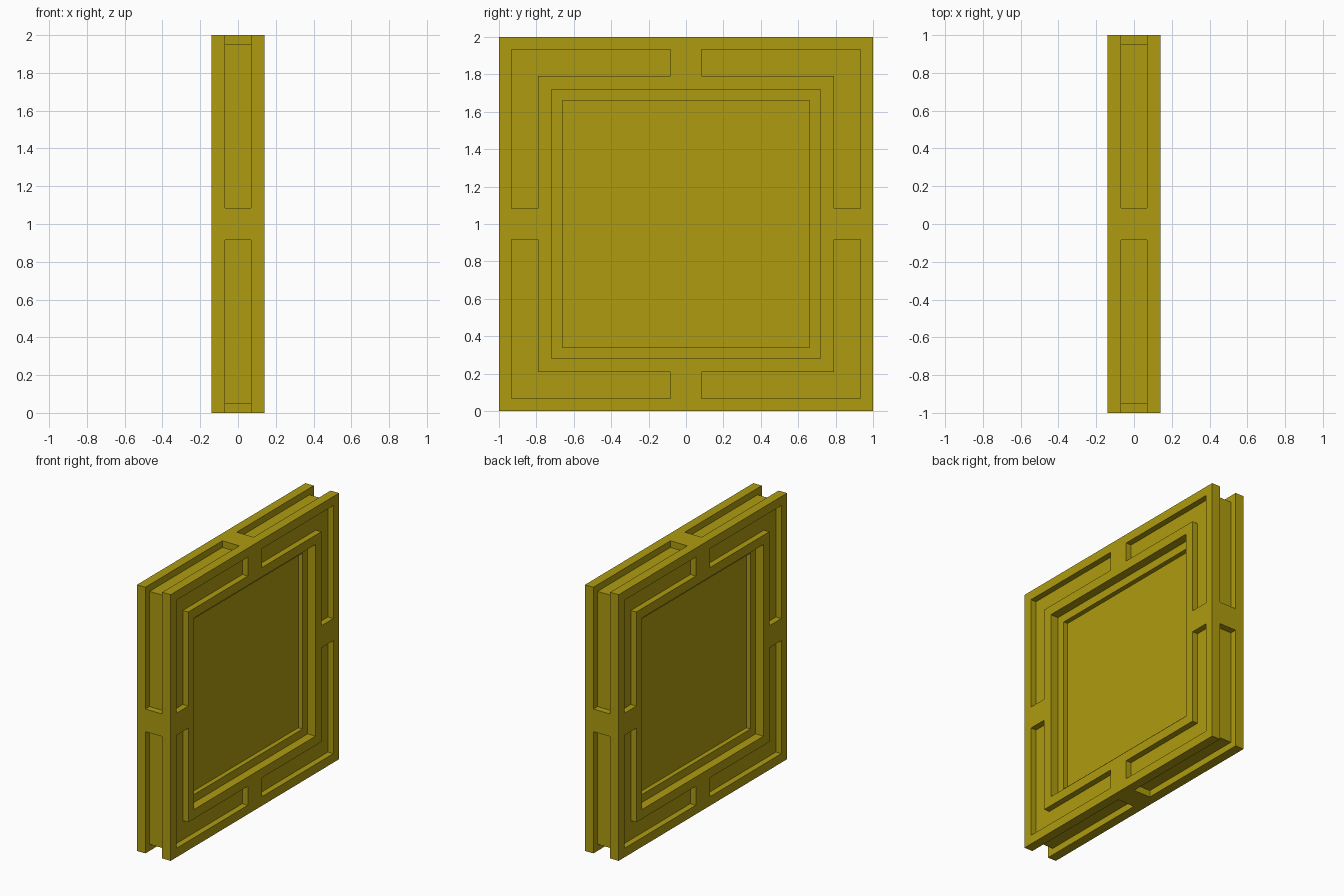
import bpy
import bmesh

HALF = 0.14          # half thickness along x
MID = 1.0            # height of the centre

cube = bpy.data.objects.get("Cube")
if cube:
    bpy.data.objects.remove(cube, do_unlink=True)

mat = bpy.data.materials.new("mustard yellow")
mat.use_nodes = True
colour = (0.42, 0.33, 0.005, 1)
mat.diffuse_color = colour
mat.node_tree.nodes["Principled BSDF"].inputs["Base Color"].default_value = colour


def prism(bm, outline, x0, x1):
    """Extrude a (y, z) outline from x0 to x1."""
    face = bm.faces.new([bm.verts.new((x0, y, z + MID)) for y, z in outline])
    moved = bmesh.ops.extrude_face_region(bm, geom=[face])["geom"]
    verts = [v for v in moved if isinstance(v, bmesh.types.BMVert)]
    bmesh.ops.translate(bm, verts=verts, vec=(x1 - x0, 0, 0))


def square(r):
    return [(-r, -r), (r, -r), (r, r), (-r, r)]


def corners(gap, inner, outer):
    """Four L outlines, one per corner, leaving a gap at mid-sides."""
    shape = [(gap, inner), (inner, inner), (inner, gap),
             (outer, gap), (outer, outer), (gap, outer)]
    return [[(sy * y, sz * z) for y, z in shape]
            for sy in (-1, 1) for sz in (-1, 1)]


def make(name, prisms):
    bm = bmesh.new()
    for outline, x0, x1 in prisms:
        prism(bm, outline, x0, x1)
    bmesh.ops.recalc_face_normals(bm, faces=bm.faces)
    mesh = bpy.data.meshes.new(name)
    bm.to_mesh(mesh)
    bm.free()
    mesh.materials.append(mat)
    obj = bpy.data.objects.new(name, mesh)
    bpy.context.collection.objects.link(obj)
    return obj


def both_faces(outlines, depth):
    """Cutting prisms sunk to the same depth in both broad faces."""
    return [(o, s * (HALF - depth), s * (HALF + 0.1))
            for o in outlines for s in (-1, 1)]


# Slab
panel = make("panel", [(square(1), -HALF, HALF)])

# Rim channels, corner grooves and the stepped central recess
cuts = {
    "rim_channels": [(o, -0.07, 0.07) for o in corners(0.085, 0.95, 1.1)],
    "corner_grooves": both_faces(corners(0.083, 0.79, 0.932), 0.045),
    "recess_step": both_faces([square(0.72)], 0.065),
    "recess_floor": both_faces([square(0.66)], 0.1),
}
bpy.context.view_layer.objects.active = panel
for name, prisms in cuts.items():
    cutter = make(name, prisms)
    cutter.hide_render = True
    mod = panel.modifiers.new(name, 'BOOLEAN')
    mod.operation = 'DIFFERENCE'
    mod.solver = 'EXACT'
    mod.object = cutter
    bpy.ops.object.modifier_apply(modifier=mod.name)
    bpy.data.objects.remove(cutter, do_unlink=True)
